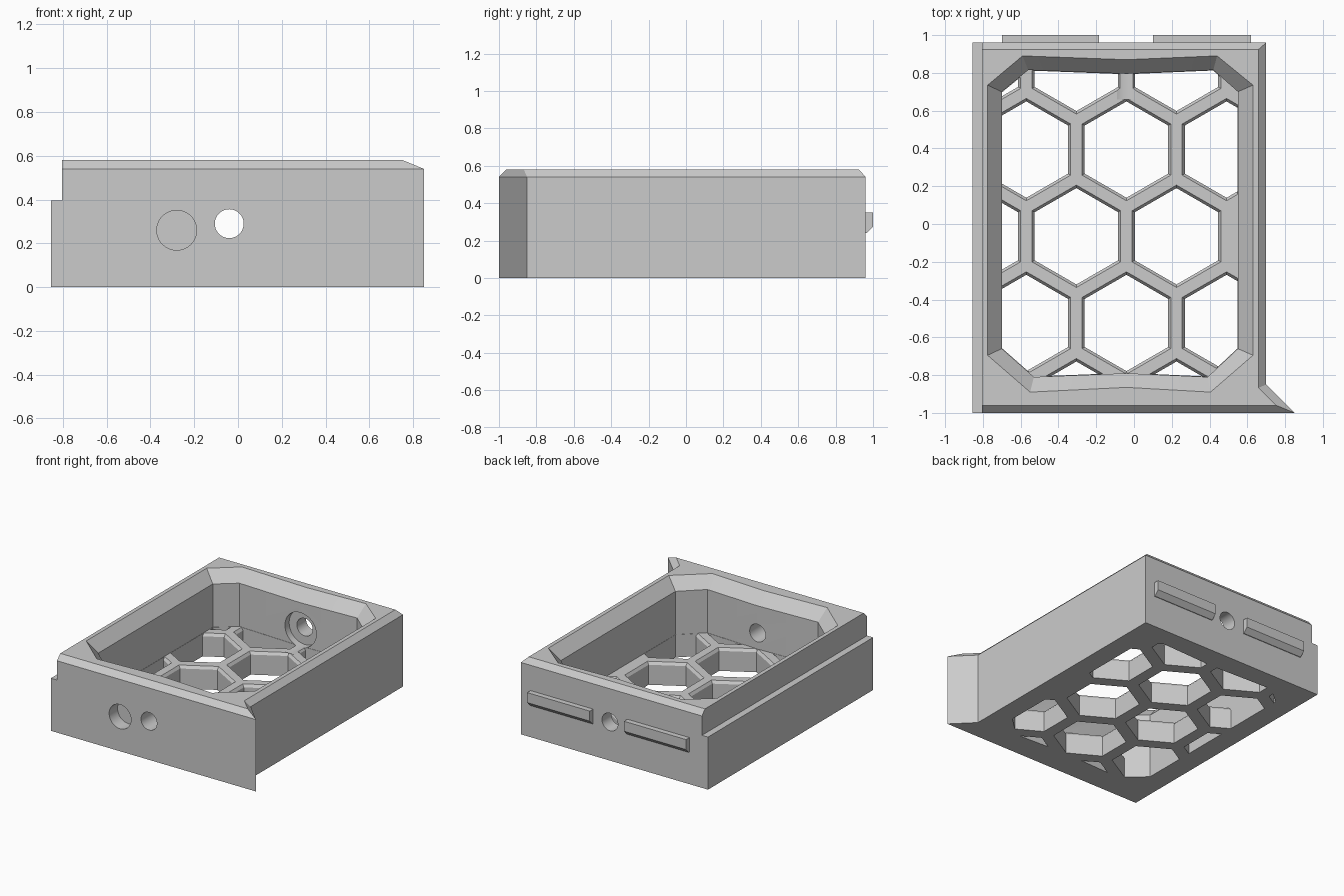
import bpy, bmesh, math
from mathutils import Matrix

if "Cube" in bpy.data.objects:
    bpy.data.objects.remove(bpy.data.objects["Cube"])

grey = bpy.data.materials.new("plain_grey")
grey.use_nodes = True
colour = (0.6, 0.6, 0.6, 1)
grey.diffuse_color = colour
grey.node_tree.nodes["Principled BSDF"].inputs["Base Color"].default_value = colour


def finish(name, bm):
    bmesh.ops.recalc_face_normals(bm, faces=bm.faces)
    mesh = bpy.data.meshes.new(name)
    bm.to_mesh(mesh)
    bm.free()
    mesh.materials.append(grey)
    ob = bpy.data.objects.new(name, mesh)
    bpy.context.collection.objects.link(ob)
    return ob


def loft(bm, levels):
    """Closed solid through matching outlines, each given as (z, points)."""
    rings = [[bm.verts.new((x, y, z)) for x, y in pts] for z, pts in levels]
    n = len(rings[0])
    bm.faces.new(rings[0])
    bm.faces.new(rings[-1])
    for a, b in zip(rings, rings[1:]):
        for i in range(n):
            j = (i + 1) % n
            bm.faces.new((a[i], a[j], b[j], b[i]))


def solid(name, levels):
    bm = bmesh.new()
    loft(bm, levels)
    return finish(name, bm)


def rect(x0, x1, y0, y1):
    return [(x0, y0), (x1, y0), (x1, y1), (x0, y1)]


def combine(target, cutter, operation="DIFFERENCE"):
    mod = target.modifiers.new("cut", "BOOLEAN")
    mod.operation, mod.solver, mod.object = operation, "EXACT", cutter
    bpy.context.view_layer.update()
    bpy.context.view_layer.objects.active = target
    bpy.ops.object.modifier_apply(modifier=mod.name)
    bpy.data.objects.remove(cutter)
    bpy.context.view_layer.update()


def drill(target, x, z, radius, y0, y1):
    bm = bmesh.new()
    turn = Matrix.Translation((x, (y0 + y1) / 2, z)) @ Matrix.Rotation(math.pi / 2, 4, "X")
    bmesh.ops.create_cone(bm, cap_ends=True, segments=48, radius1=radius,
                          radius2=radius, depth=y1 - y0, matrix=turn)
    combine(target, finish("drill", bm))


# Outer shell with a slanted front wing and a chamfered top rim
TOP, RIM = 0.58, 0.54
outer = [(-0.855, -1), (0.85, -1), (0.70, -0.85), (0.70, 0.96), (-0.855, 0.96)]
inset = [(-0.855, -0.96), (0.753, -0.96), (0.66, -0.867), (0.66, 0.925), (-0.855, 0.925)]
frame = solid("frame", [(0, outer), (RIM, outer), (TOP, inset)])

# Long ledge down the left-hand side
ledge = rect(-1, -0.805, -1.1, 1.1)
combine(frame, solid("ledge_cut", [(0.395, ledge), (0.7, ledge)]))

# Interior well with cut corners and a flared mouth
FLOOR, LIP = 0.17, 0.495
well = [(-0.70, -0.66), (-0.53, -0.81), (-0.04, -0.79), (0.39, -0.81), (0.55, -0.66),
        (0.55, 0.70), (0.42, 0.815), (-0.04, 0.795), (-0.56, 0.815), (-0.70, 0.70)]
mouth = [(-0.775, -0.695), (-0.55, -0.89), (-0.04, -0.865), (0.405, -0.89), (0.63, -0.695),
         (0.63, 0.735), (0.44, 0.89), (-0.04, 0.87), (-0.59, 0.89), (-0.775, 0.735)]
combine(frame, solid("well_cut", [(FLOOR, well), (LIP, well), (TOP, mouth), (0.7, mouth)]))


# Honeycomb floor, clipped to the well, with a small bevel on each upper edge
def hexagon(cx, cy, r):
    return [(cx + r * math.sin(k * math.pi / 3), cy + r * math.cos(k * math.pi / 3))
            for k in range(6)]


PITCH, RADIUS = 0.53, 0.255
bm = bmesh.new()
for row in range(-2, 3):
    for col in range(-1, 2):
        cx = -0.04 + PITCH * (col if row % 2 else col - 0.5)
        cy = -0.065 + PITCH * math.sqrt(0.75) * row
        small, wide = hexagon(cx, cy, RADIUS), hexagon(cx, cy, RADIUS + 0.016)
        loft(bm, [(-0.1, small), (FLOOR - 0.02, small), (FLOOR, wide), (FLOOR + 0.04, wide)])
honeycomb = finish("honeycomb_cut", bm)
clip = [(x * 0.997, y * 0.997) for x, y in well]
combine(honeycomb, solid("clip", [(-0.2, clip), (0.3, clip)]), "INTERSECT")
combine(frame, honeycomb)

# Through holes, front pocket and the counterbore inside the back wall
drill(frame, -0.04, 0.29, 0.066, -1.1, -0.7)
drill(frame, -0.04, 0.29, 0.066, 0.7, 1.1)
drill(frame, -0.28, 0.26, 0.091, -1.1, -0.9)
drill(frame, -0.04, 0.29, 0.13, 0.66, 0.85)

# Two catch rails on the back, undercut along the lower edge
for name, x0, x1 in (("left_catch_rail", 0.10, 0.62), ("right_catch_rail", -0.70, -0.185)):
    solid(name, [(0.24, rect(x0, x1, 0.95, 0.965)), (0.275, rect(x0, x1, 0.95, 1.0)),
                 (0.35, rect(x0, x1, 0.95, 1.0))])

# Smooth only the round bores; every flat edge stays sharp
bpy.context.view_layer.update()
bpy.ops.object.select_all(action="DESELECT")
frame.select_set(True)
bpy.context.view_layer.objects.active = frame
bpy.ops.object.shade_smooth_by_angle(angle=math.radians(20))
